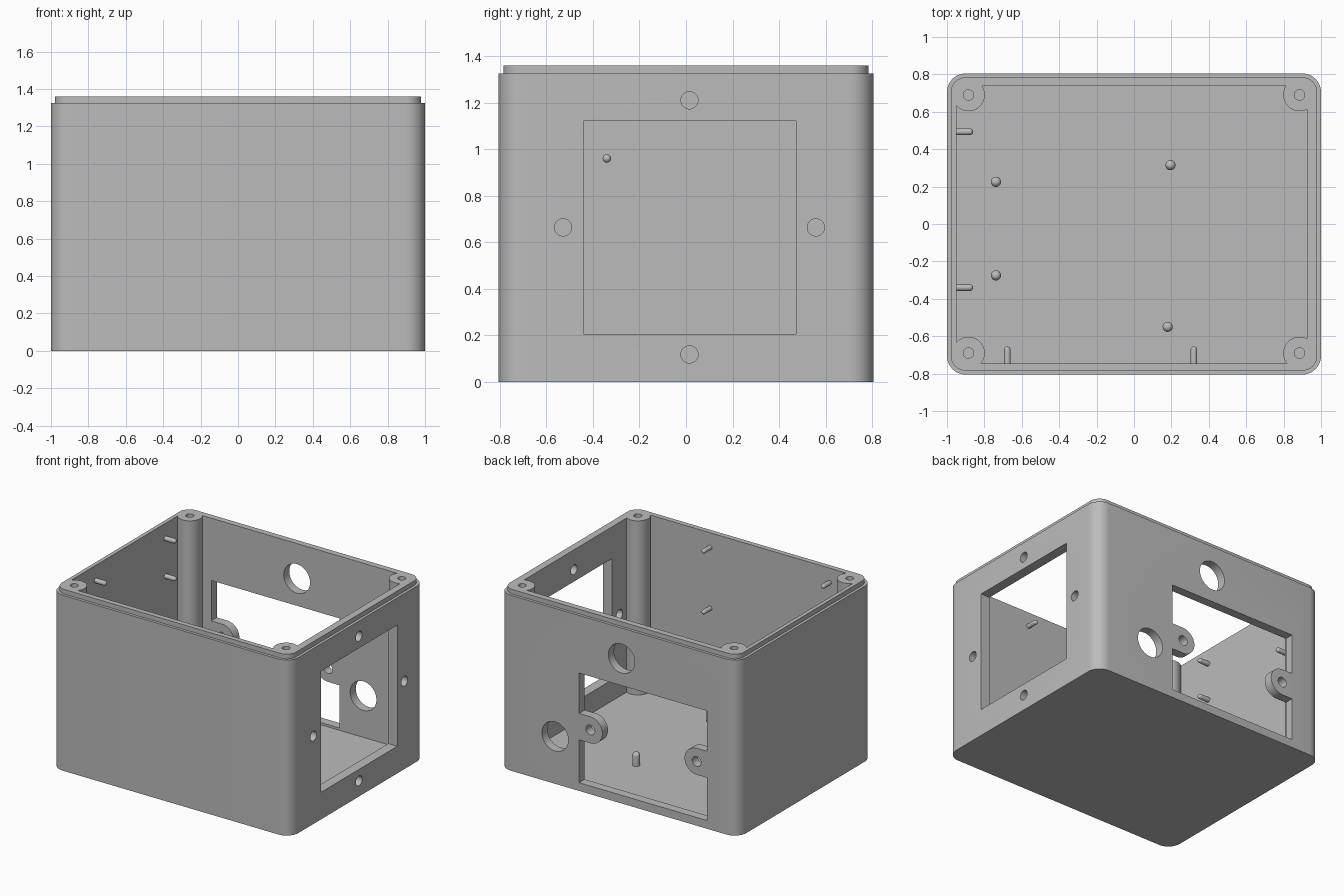
import bpy
import bmesh
from math import sin, cos, pi, radians
from mathutils import Vector

cube = bpy.data.objects.get("Cube")
if cube:
    bpy.data.objects.remove(cube, do_unlink=True)

grey = bpy.data.materials.new("plain_grey")
grey.use_nodes = True
colour = (0.5, 0.5, 0.5, 1)
grey.diffuse_color = colour
grey.node_tree.nodes["Principled BSDF"].inputs["Base Color"].default_value = colour

HX, HY = 1.0, 0.805          # outer half sizes
RIM, TOP, FLOOR = 1.325, 1.36, 0.045
AXES = {"x": Vector((1, 0, 0)), "y": Vector((0, 1, 0)), "z": Vector((0, 0, 1))}


def make(name, bm):
    bmesh.ops.recalc_face_normals(bm, faces=bm.faces)
    mesh = bpy.data.meshes.new(name)
    bm.to_mesh(mesh)
    bm.free()
    mesh.materials.append(grey)
    ob = bpy.data.objects.new(name, mesh)
    bpy.context.collection.objects.link(ob)
    return ob


def box(name, lo, hi):
    bm = bmesh.new()
    bmesh.ops.create_cube(bm, size=1)
    for v in bm.verts:
        v.co = [l + (c + 0.5) * (h - l) for c, l, h in zip(v.co, lo, hi)]
    return make(name, bm)


def lathe(name, base, axis, profile, sides=32):
    """Round part: (radius, distance) rings along an axis, capped at both ends."""
    turn = Vector((0, 0, 1)).rotation_difference(AXES[axis])
    bm = bmesh.new()
    rings = [[bm.verts.new(Vector(base) + turn @ Vector((r * cos(2 * pi * i / sides), r * sin(2 * pi * i / sides), d)))
              for i in range(sides)] for r, d in profile]
    skin(bm, rings)
    return make(name, bm)


def skin(bm, rings):
    n = len(rings[0])
    for a, b in zip(rings, rings[1:]):
        for i in range(n):
            j = (i + 1) % n
            bm.faces.new((a[i], a[j], b[j], b[i]))
    bm.faces.new(rings[0][::-1])
    bm.faces.new(rings[-1])


def rod(name, base, axis, radius, length, sides=32):
    return lathe(name, base, axis, [(radius, 0), (radius, length)], sides)


def combine(target, tool, operation):
    mod = target.modifiers.new("combine", "BOOLEAN")
    mod.operation, mod.solver, mod.object = operation, "EXACT", tool
    bpy.context.view_layer.update()
    bpy.ops.object.select_all(action="DESELECT")
    bpy.context.view_layer.objects.active = target
    target.select_set(True)
    bpy.ops.object.modifier_apply(modifier=mod.name)
    bpy.data.objects.remove(tool, do_unlink=True)


def smooth(ob):
    bpy.ops.object.select_all(action="DESELECT")
    bpy.context.view_layer.objects.active = ob
    ob.select_set(True)
    bpy.ops.object.shade_smooth_by_angle(angle=radians(30))


# Outer block with rounded corners and a stepped lip
def rounded_ring(bm, inset, z, radius=0.1, steps=10):
    r = radius - inset
    ring = []
    for quarter, (sx, sy) in enumerate(((1, 1), (-1, 1), (-1, -1), (1, -1))):
        for k in range(steps + 1):
            a = (quarter + k / steps) * pi / 2
            ring.append(bm.verts.new((sx * (HX - radius) + r * cos(a),
                                      sy * (HY - radius) + r * sin(a), z)))
    return ring


bm = bmesh.new()
skin(bm, [rounded_ring(bm, inset, z) for inset, z in ((0, 0), (0, RIM), (0.021, RIM), (0.021, TOP))])
body = make("enclosure_body", bm)

# Open cavity, with a screw post left standing in each corner
cavity = box("cavity_cutter", (-0.95, -0.745, FLOOR), (0.925, 0.738, 1.6))
corners = [(sx * 0.885, sy * 0.69) for sx in (-1, 1) for sy in (-1, 1)]
for x, y in corners:
    combine(cavity, rod("post_shape", (x, y, -0.2), "z", 0.087, 2, 48), "DIFFERENCE")
combine(body, cavity, "DIFFERENCE")
for x, y in corners:
    combine(body, rod("screw_hole", (x, y, 0.95), "z", 0.028, 0.6, 24), "DIFFERENCE")

# Square opening in the +x wall with four holes around it
combine(body, box("square_cutter", (0.88, -0.44, 0.205), (1.1, 0.472, 1.12)), "DIFFERENCE")
for y, z in ((0.015, 1.21), (0.015, 0.118), (-0.528, 0.664), (0.558, 0.664)):
    combine(body, rod("side_hole", (0.88, y, z), "x", 0.037, 0.25), "DIFFERENCE")

# Back opening, keeping two rounded ears on its edges
opening = box("opening_cutter", (-0.74, 0.7, 0.062), (0.33, 0.9, 0.89))
EAR_Z, EAR_R = 0.485, 0.1
ears = ((-0.652, -0.85), (0.235, 0.45))
for x, outer in ears:
    combine(opening, rod("ear_round", (x, 0.6, EAR_Z), "y", EAR_R, 0.4, 48), "DIFFERENCE")
    combine(opening, box("ear_block", (min(x, outer), 0.6, EAR_Z - EAR_R),
                         (max(x, outer), 1, EAR_Z + EAR_R)), "DIFFERENCE")
combine(body, opening, "DIFFERENCE")
for x, _ in ears:
    combine(body, rod("ear_hole", (x, 0.7, EAR_Z), "y", 0.037, 0.2), "DIFFERENCE")

# Two large cable holes in the back wall
for x, z in ((-0.025, 1.095), (0.53, 0.358)):
    combine(body, rod("cable_hole", (x, 0.7, z), "y", 0.11, 0.2, 48), "DIFFERENCE")
smooth(body)


# Round-ended mounting pegs on the floor and two walls
def peg(name, base, axis, radius, length):
    dome = [(radius * cos(a), length - radius + radius * sin(a))
            for a in (k * pi / 2 / 6 for k in range(6))]
    smooth(lathe(name, base, axis, [(radius, -0.02)] + dome, 20))


for x, y in ((-0.738, 0.225), (-0.738, -0.275), (0.195, 0.315), (0.18, -0.55)):
    peg("floor_peg", (x, y, FLOOR), "z", 0.027, 0.1)
for y in (0.493, -0.34):
    for z in (0.96, 1.245):
        peg("side_wall_peg", (-0.95, y, z), "x", 0.018, 0.09)
for x in (-0.677, 0.32):
    for z in (0.79, 1.25):
        peg("front_wall_peg", (x, -0.745, z), "y", 0.017, 0.09)
